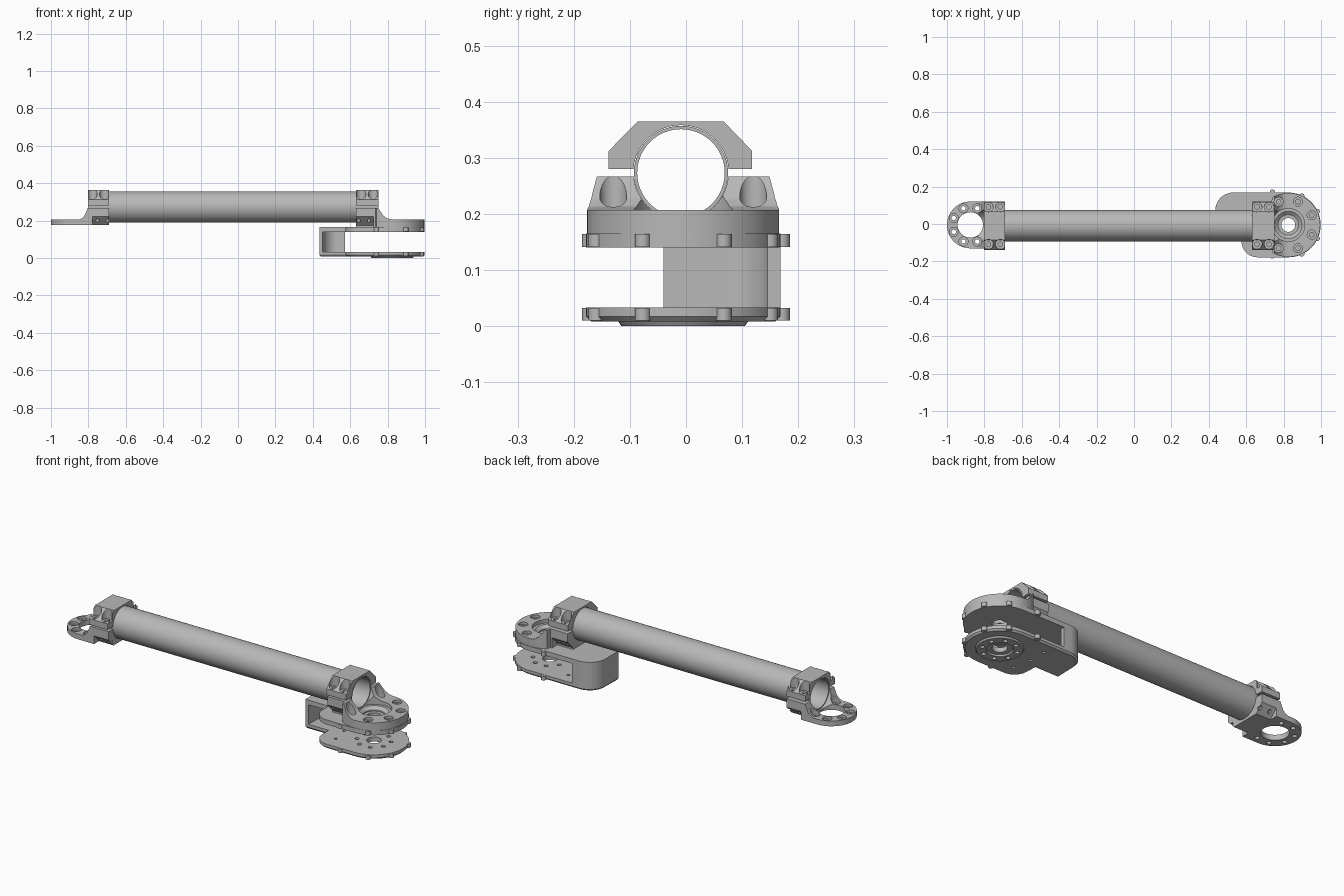
import bpy, bmesh, math

if "Cube" in bpy.data.objects:
    bpy.data.objects.remove(bpy.data.objects["Cube"])

metal = bpy.data.materials.new("grey_metal")
metal.diffuse_color = (0.48, 0.48, 0.48, 1)
metal.use_nodes = True
metal.node_tree.nodes["Principled BSDF"].inputs["Base Color"].default_value = metal.diffuse_color
TY, TZ = -0.009, 0.273          # tube axis
HY = -0.005                     # joint axis y
RX, LX = 0.825, -0.875          # joint centres x


def arc(cx, cy, r, a0, a1, n):
    return [(cx + r * math.cos(math.radians(a0 + (a1 - a0) * i / n)),
             cy + r * math.sin(math.radians(a0 + (a1 - a0) * i / n))) for i in range(n + 1)]


def finish(name, bm):
    bmesh.ops.recalc_face_normals(bm, faces=bm.faces)
    me = bpy.data.meshes.new(name)
    bm.to_mesh(me)
    bm.free()
    me.materials.append(metal)
    ob = bpy.data.objects.new(name, me)
    bpy.context.collection.objects.link(ob)
    return ob


def prism(name, pts, axis, lo, hi, bevel=None):
    place = {'x': lambda a, b, t: (t, a, b), 'y': lambda a, b, t: (a, t, b),
             'z': lambda a, b, t: (a, b, t)}[axis]
    bm = bmesh.new()
    low = [bm.verts.new(place(a, b, lo)) for a, b in pts]
    top = [bm.verts.new(place(a, b, hi)) for a, b in pts]
    base = bm.faces.new(low)
    bm.faces.new(top)
    n = len(pts)
    for i in range(n):
        j = (i + 1) % n
        bm.faces.new((low[i], low[j], top[j], top[i]))
    if bevel:
        bmesh.ops.recalc_face_normals(bm, faces=bm.faces)
        bmesh.ops.inset_region(bm, faces=[base], thickness=bevel, depth=bevel)
    return finish(name, bm)


def cyl(name, a, b, r, axis, lo, hi, n=32):
    return prism(name, arc(a, b, r, 0, 360, n)[:-1], axis, lo, hi)


def lathe(name, prof, cx, cy, n=48):
    bm = bmesh.new()
    rings = [[bm.verts.new((cx + r * math.cos(2 * math.pi * i / n),
                            cy + r * math.sin(2 * math.pi * i / n), z)) for r, z in prof]
             for i in range(n)]
    m = len(prof)
    for i in range(n):
        p, q = rings[i], rings[(i + 1) % n]
        for k in range(m):
            l = (k + 1) % m
            bm.faces.new((p[k], q[k], q[l], p[l]))
    return finish(name, bm)


def boolean(ob, tool, op='DIFFERENCE'):
    mod = ob.modifiers.new("cut", 'BOOLEAN')
    mod.operation, mod.solver, mod.object = op, 'EXACT', tool
    bpy.context.view_layer.objects.active = ob
    bpy.ops.object.modifier_apply(modifier=mod.name)
    bpy.data.objects.remove(tool)


def drill(ob, a, b, r, lo, hi, axis='z', n=20):
    boolean(ob, cyl("cutter", a, b, r, axis, lo, hi, n))


# Main tube
tube = cyl("main_tube", TY, TZ, 0.084, 'x', -0.80, 0.75, 48)
drill(tube, TY, TZ, 0.078, -1, 1, 'x', 48)


# Clamp at each end: upper cap and lower cradle with its joint ring
def clamp(side, s, inner, outer, cx, radius, hole, bolt_r, z0, z1, ramp, outline):
    lo, hi = min(inner, outer), max(inner, outer)
    mid = (lo + hi) / 2
    bolts = [(mid + dx, TY + dy) for dx in (-0.032, 0.032) for dy in (-0.1, 0.1)]
    cap = prism(side + "_clamp_cap",
                [(-0.138, 0.28), (-0.138, 0.312), (-0.086, 0.365), (0.067, 0.365),
                 (0.118, 0.312), (0.118, 0.28)] + arc(TY, TZ, 0.0852, 5, 175, 24), 'x', lo, hi)
    for x, y in bolts:
        drill(cap, x, y, 0.026, 0.312, 0.5)
        drill(cap, x, y, 0.012, 0.2, 0.5)
    ring = prism(side + "_clamp_ring", outline, 'z', z0, 0.35)
    end = cx + s * (radius + 0.1)
    boolean(ring, prism("cutter",
            [(inner - s * 0.1, z0 - 0.1), (end, z0 - 0.1), (end, z1), (outer + s * ramp, z1),
             (outer + s * ramp * 0.65, z1 + 0.006), (outer + s * ramp * 0.38, z1 + 0.02),
             (outer + s * ramp * 0.18, z1 + 0.04), (outer, 0.267), (inner - s * 0.1, 0.267)],
            'y', -0.4, 0.4), 'INTERSECT')
    drill(ring, TY, TZ, 0.0845, min(inner - s * 0.1, outer + s * ramp),
          max(inner - s * 0.1, outer + s * ramp), 'x', 48)
    drill(ring, cx, HY, hole, 0, 0.5, 'z', 48)
    # sloped underside of the cradle
    a, b = sorted((inner - s * 0.05, outer - s * 0.025))
    for d in (-1, 1):
        y = lambda v: HY + d * v
        boolean(ring, prism("cutter", [(y(0.2), 0.222), (y(0.126), 0.222), (y(0.08), 0.174),
                                       (y(0.08), 0.1), (y(0.2), 0.1)], 'x', a, b))
        for dx in (-0.025, 0.03):
            e = sorted((y(0.09), y(0.2)))
            drill(ring, mid - s * 0.02 + dx, 0.2, 0.009, e[0], e[1], 'y', 12)
    # joint bolts with counterbores
    for k in range(6):
        t = math.radians(-112.5 + 45 * k)
        x, y = cx + s * bolt_r * math.cos(t), HY + bolt_r * math.sin(t)
        drill(ring, x, y, 0.024, z1 - 0.013, 0.5)
        drill(ring, x, y, 0.012, 0, 0.5)


clamp("left", -1, -0.69, -0.803, LX, 0.125, 0.068, 0.096, 0.176, 0.205, 0.05,
      [(-0.69, HY - 0.125), (-0.69, HY + 0.125)] + arc(LX, HY, 0.125, 90, 270, 32))
clamp("right", 1, 0.63, 0.75, RX, 0.17, 0.088, 0.135, 0.165, 0.207, 0.07,
      [(0.63, HY + 0.125), (0.735, HY + 0.125)] + arc(RX, HY, 0.171, 120, -120, 48)
      + [(0.735, HY - 0.125), (0.63, HY - 0.125)])

# Bearing seat inside the right ring
lathe("bearing_seat", [(0.055, 0.163), (0.055, 0.172), (0.073, 0.187), (0.0885, 0.187),
                       (0.0885, 0.163)], RX, HY)

# Joint housing: two plates with the same outline
plate = (arc(RX, HY, 0.173, -90, 90, 40) + arc(0.53, 0.073, 0.095, 90, 180, 12)
         + [(0.435, -0.04), (0.575, -0.04)] + arc(0.66, -0.093, 0.085, 180, 270, 12))
upper = prism("upper_plate", plate, 'z', 0.14, 0.165)
lower = prism("lower_plate", plate, 'z', 0.017, 0.033, bevel=0.009)
hub = lathe("lower_hub", [(0.037, 0.012), (0.06, 0.012), (0.065, 0.0), (0.11, 0.0),
                          (0.118, 0.012), (0.118, 0.02), (0.037, 0.02)], RX, HY)
for ob in (upper, lower):
    drill(ob, RX, HY, 0.037, -0.1, 0.3, 'z', 32)
for k in range(8):
    t = math.radians(22.5 + 45 * k)
    x, y = RX + 0.086 * math.cos(t), HY + 0.086 * math.sin(t)
    for ob in (lower, hub):
        drill(ob, x, y, 0.011, -0.1, 0.1)
for x, y in ((0.64, 0.1), (0.64, 0.0), (0.66, -0.1)):
    drill(lower, x, y, 0.008, -0.1, 0.1)

# Screw ears around both plates
ears = [(RX + 0.171 * math.cos(math.radians(a)), HY + 0.171 * math.sin(math.radians(a)))
        for a in (-65, -25, 25, 65)] + [(0.74, 0.171), (0.74, -0.171)]
for i, (x, y) in enumerate(ears):
    for label, lo, hi in (("upper", 0.141, 0.164), ("lower", 0.010, 0.032)):
        cyl(f"{label}_ear_{i + 1}", x, y, 0.014, 'z', lo, hi, 16)

# Curved housing wall joining the plates, open toward the joint
prism("housing_wall", [(0.572, 0.168)] + arc(0.53, 0.073, 0.095, 90, 180, 16)
      + [(0.435, -0.04), (0.453, -0.04)] + arc(0.53, 0.073, 0.075, 180, 90, 16)
      + [(0.572, 0.145)], 'z', 0.03, 0.145)

# Smooth round faces, keep edges sharp
bpy.ops.object.select_all(action='DESELECT')
for ob in bpy.context.scene.objects:
    ob.select_set(True)
    bpy.context.view_layer.objects.active = ob
bpy.ops.object.shade_smooth_by_angle(angle=math.radians(30))
